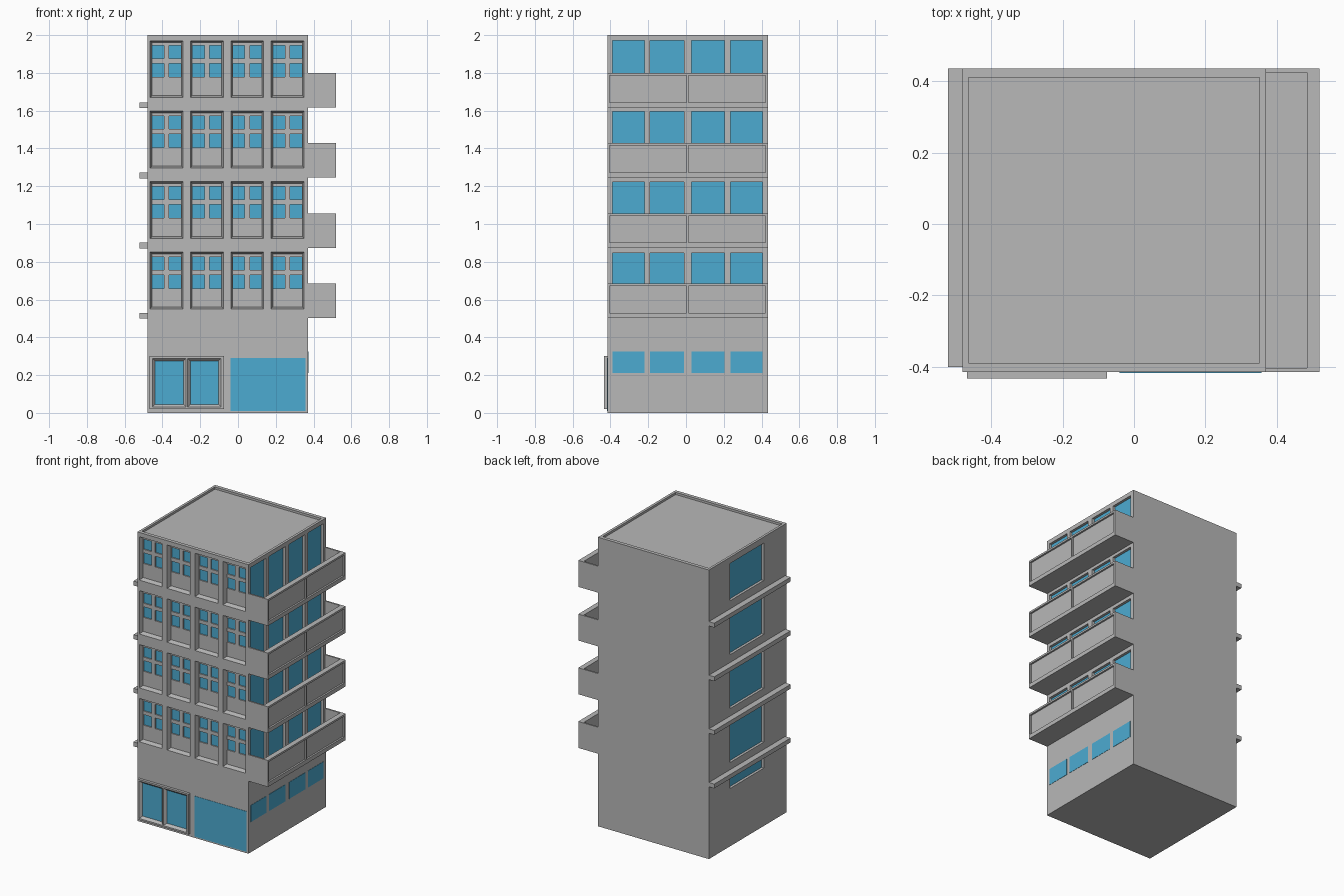
import bpy, bmesh

if "Cube" in bpy.data.objects:
    bpy.data.objects.remove(bpy.data.objects["Cube"])

def material(name, col):
    m = bpy.data.materials.new(name)
    m.diffuse_color = (*col, 1)
    m.use_nodes = True
    m.node_tree.nodes["Principled BSDF"].inputs["Base Color"].default_value = m.diffuse_color
    return m

GREY = material("concrete_grey", (0.48, 0.48, 0.48))
BLUE = material("glass_blue", (0.073, 0.41, 0.64))

def make(name, boxes, mat=None):
    """One object from boxes (x0,x1,y0,y1,z0,z1[,taper]); taper shrinks the +y end."""
    bm = bmesh.new()
    for b in boxes:
        x0, x1, y0, y1, z0, z1 = b[:6]
        t = b[6] if len(b) > 6 else 0
        a = [bm.verts.new(p) for p in ((x0, y0, z0), (x1, y0, z0), (x1, y0, z1), (x0, y0, z1))]
        c = [bm.verts.new(p) for p in ((x0 + t, y1, z0 + t), (x1 - t, y1, z0 + t),
                                       (x1 - t, y1, z1 - t), (x0 + t, y1, z1 - t))]
        bm.faces.new(a)
        bm.faces.new(c[::-1])
        for i in range(4):
            j = (i + 1) % 4
            bm.faces.new((a[j], a[i], c[i], c[j]))
    bmesh.ops.recalc_face_normals(bm, faces=bm.faces)
    me = bpy.data.meshes.new(name)
    bm.to_mesh(me)
    bm.free()
    ob = bpy.data.objects.new(name, me)
    bpy.context.collection.objects.link(ob)
    if mat:
        me.materials.append(mat)
    return ob

def cut(ob, boxes):
    """Subtract boxes from an object."""
    cutter = make("cutter", boxes)
    mod = ob.modifiers.new("cut", 'BOOLEAN')
    mod.operation, mod.solver, mod.object = 'DIFFERENCE', 'EXACT', cutter
    bpy.context.view_layer.objects.active = ob
    bpy.ops.object.modifier_apply(modifier=mod.name)
    bpy.data.objects.remove(cutter)
    mats = ob.data.materials[0]
    ob.data.materials.clear()
    ob.data.materials.append(mats)
    for p in ob.data.polygons:
        p.material_index = 0

X0, X1, Y0, Y1, H = -0.48, 0.37, -0.415, 0.435, 2.0
FLOORS = range(4)
PITCH = 0.373
side_cols = [(-0.39, -0.22), (-0.19, -0.01), (0.03, 0.205), (0.235, 0.405)]

# front windows: tapered bays, each with four small panes
bays, panes, front_glass = [], [], []
for f in FLOORS:
    zb = 0.551 + PITCH * f
    for c in range(4):
        xa = -0.468 + 0.2135 * c
        bays.append((xa, xa + 0.18, Y0 - 0.01, Y0 + 0.03, zb - 0.003, zb + 0.303, 0.012))
        for px0, px1 in ((0.014, 0.076), (0.104, 0.166)):
            for pz0, pz1 in ((0.107, 0.18), (0.205, 0.275)):
                panes.append((xa + px0, xa + px1, Y0 + 0.02, Y0 + 0.042, zb + pz0, zb + pz1))
                front_glass.append((xa + px0, xa + px1, Y0 + 0.038, Y0 + 0.042, zb + pz0, zb + pz1))

# balcony doors on the right, wide windows on the left
right_cut, right_glass, left_cut, left_glass = [], [], [], []
for f in FLOORS:
    for ya, yb in side_cols:
        z0, z1 = 0.54 + 0.3725 * f, 0.847 + 0.3745 * f
        right_cut.append((X1 - 0.022, X1 + 0.02, ya, yb, z0, z1))
        right_glass.append((X1 - 0.022, X1 - 0.018, ya, yb, z0, z1))
for z0, z1 in [(0.40, 0.49)] + [(0.58 + PITCH * f, 0.838 + PITCH * f) for f in FLOORS]:
    left_cut.append((X0 - 0.02, X0 + 0.022, -0.165, 0.205, z0, z1))
    left_glass.append((X0 + 0.018, X0 + 0.022, -0.165, 0.205, z0, z1))

# main block with sunken roof
body = make("building_body", [(X0, X1, Y0, Y1, 0, H)], GREY)
cut(body, bays)
cut(body, panes)
cut(body, right_cut + left_cut)
cut(body, [(-0.463, 0.352, -0.39, 0.41, H - 0.015, H + 0.05)])
make("front_window_glass", front_glass, BLUE)
make("balcony_door_glass", right_glass, BLUE)
make("left_window_glass", left_glass, BLUE)

# balconies: hollow trays with two sunken panels on the outer face
for f in FLOORS:
    zb = 0.502 + 0.3715 * f
    b = make(f"balcony_{f + 1}", [(X1, 0.52, Y0, Y1, zb, zb + 0.183)], GREY)
    cut(b, [(X1 - 0.02, 0.484, Y0 + 0.011, Y1 - 0.011, zb + 0.03, zb + 0.25)])
    cut(b, [(0.508, 0.55, ya, yb, zb + 0.028, zb + 0.17)
            for ya, yb in ((-0.404, 0.002), (0.012, 0.42))])

# ledges along the left side
for f in FLOORS:
    zb = 0.50 + 0.371 * f
    make(f"left_ledge_{f + 1}", [(-0.521, X0, -0.40, Y1, zb, zb + 0.03)], GREY)

# ground floor: double door frame, shop window, small side windows
door = make("entrance_frame", [(-0.468, -0.075, -0.433, Y0, 0.02, 0.30)], GREY)
leaves = [(-0.454, -0.274), (-0.268, -0.088)]
cut(door, [(a, b, -0.434, Y0 + 0.002, 0.03, 0.29, 0.019) for a, b in leaves])
make("entrance_glass", [(a + 0.015, b - 0.015, Y0 - 0.002, Y0, 0.045, 0.275) for a, b in leaves], BLUE)
make("shop_window", [(-0.04, 0.357, Y0 - 0.002, Y0, 0.01, 0.29)], BLUE)
make("side_ground_windows", [(X1, X1 + 0.002, a, b, 0.21, 0.325) for a, b in side_cols], BLUE)
